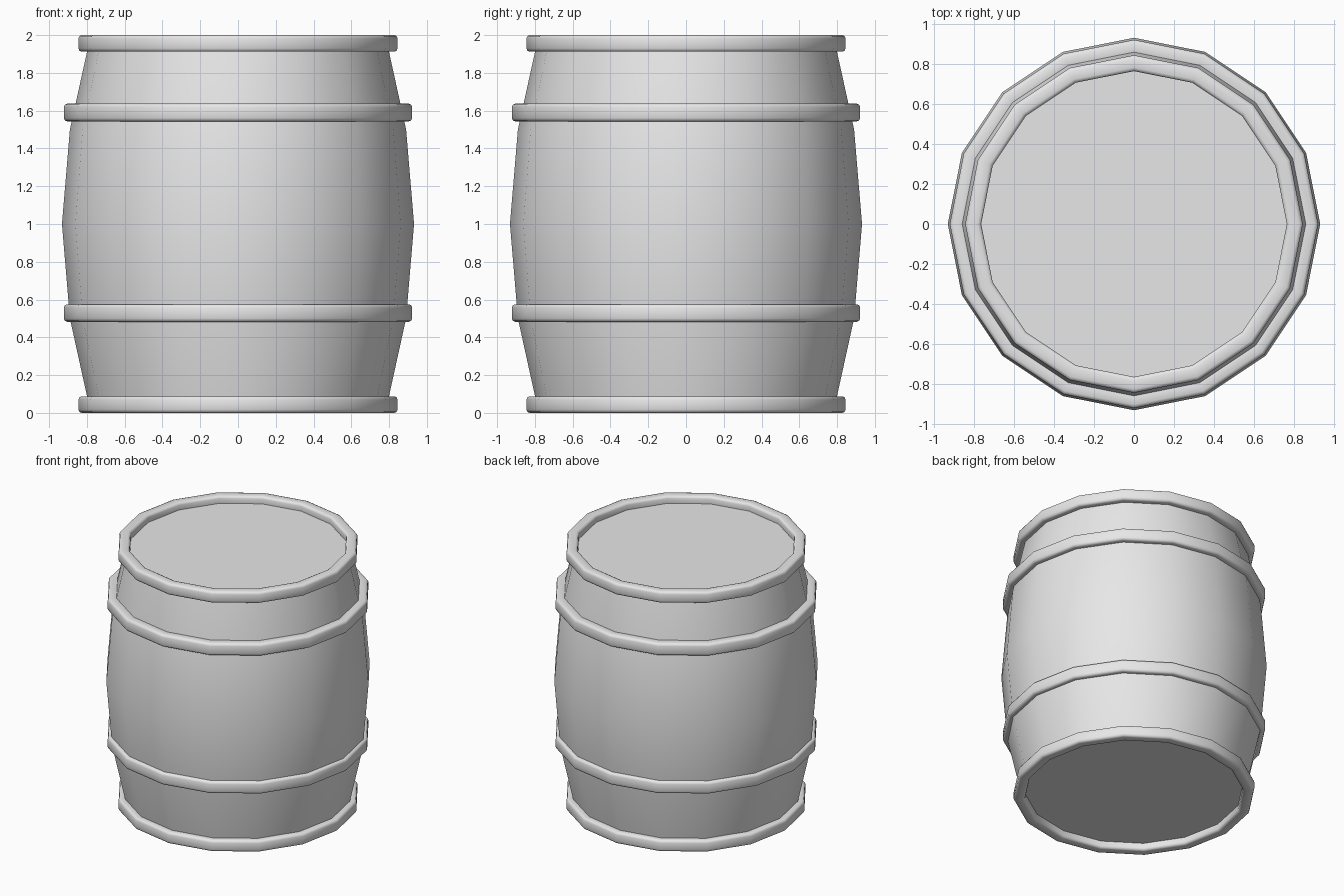
import bpy
import bmesh
import math

SIDES = 16

cube = bpy.data.objects.get("Cube")
if cube:
    bpy.data.objects.remove(cube, do_unlink=True)

# One plain grey for the whole barrel
grey = bpy.data.materials.new("light grey")
grey.use_nodes = True
colour = (0.8, 0.8, 0.8, 1)
grey.diffuse_color = colour
grey.node_tree.nodes["Principled BSDF"].inputs["Base Color"].default_value = colour


def lathe(name, profile, closed):
    """Revolve (radius, z) points; closed loops become rings, open ones get caps."""
    bm = bmesh.new()
    rings = []
    for r, z in profile:
        angles = [2 * math.pi * i / SIDES for i in range(SIDES)]
        rings.append([bm.verts.new((r * math.cos(a), r * math.sin(a), z)) for a in angles])
    pairs = list(zip(rings, rings[1:]))
    if closed:
        pairs.append((rings[-1], rings[0]))
    else:
        bm.faces.new(rings[0][::-1])
        bm.faces.new(rings[-1])
    for low, high in pairs:
        for i in range(SIDES):
            j = (i + 1) % SIDES
            bm.faces.new((low[i], low[j], high[j], high[i]))
    bmesh.ops.recalc_face_normals(bm, faces=bm.faces)
    mesh = bpy.data.meshes.new(name)
    bm.to_mesh(mesh)
    bm.free()
    mesh.materials.append(grey)
    obj = bpy.data.objects.new(name, mesh)
    bpy.context.collection.objects.link(obj)
    bpy.ops.object.select_all(action='DESELECT')
    obj.select_set(True)
    bpy.context.view_layer.objects.active = obj
    bpy.ops.object.shade_smooth_by_angle(angle=math.radians(50))


def hoop(name, outer, bottom, top, thickness=0.08, bevel=0.018, steps=2):
    """Band with a rounded rectangular section."""
    inner = outer - thickness
    corners = [(outer - bevel, bottom + bevel, -90), (outer - bevel, top - bevel, 0),
               (inner + bevel, top - bevel, 90), (inner + bevel, bottom + bevel, 180)]
    section = []
    for r, z, start in corners:
        for k in range(steps + 1):
            a = math.radians(start + 90 * k / steps)
            section.append((r + bevel * math.cos(a), z + bevel * math.sin(a)))
    lathe(name, section, True)


# Bulging body, with both lids recessed inside the end hoops
lathe("barrel_body", [(0.792, 0.055), (0.89, 0.5), (0.932, 1.0),
                      (0.89, 1.5), (0.792, 1.945)], False)

# Four hoops
hoop("bottom_hoop", 0.845, 0.0, 0.088)
hoop("lower_hoop", 0.922, 0.482, 0.575)
hoop("upper_hoop", 0.922, 1.543, 1.637)
hoop("top_hoop", 0.845, 1.912, 2.0)
